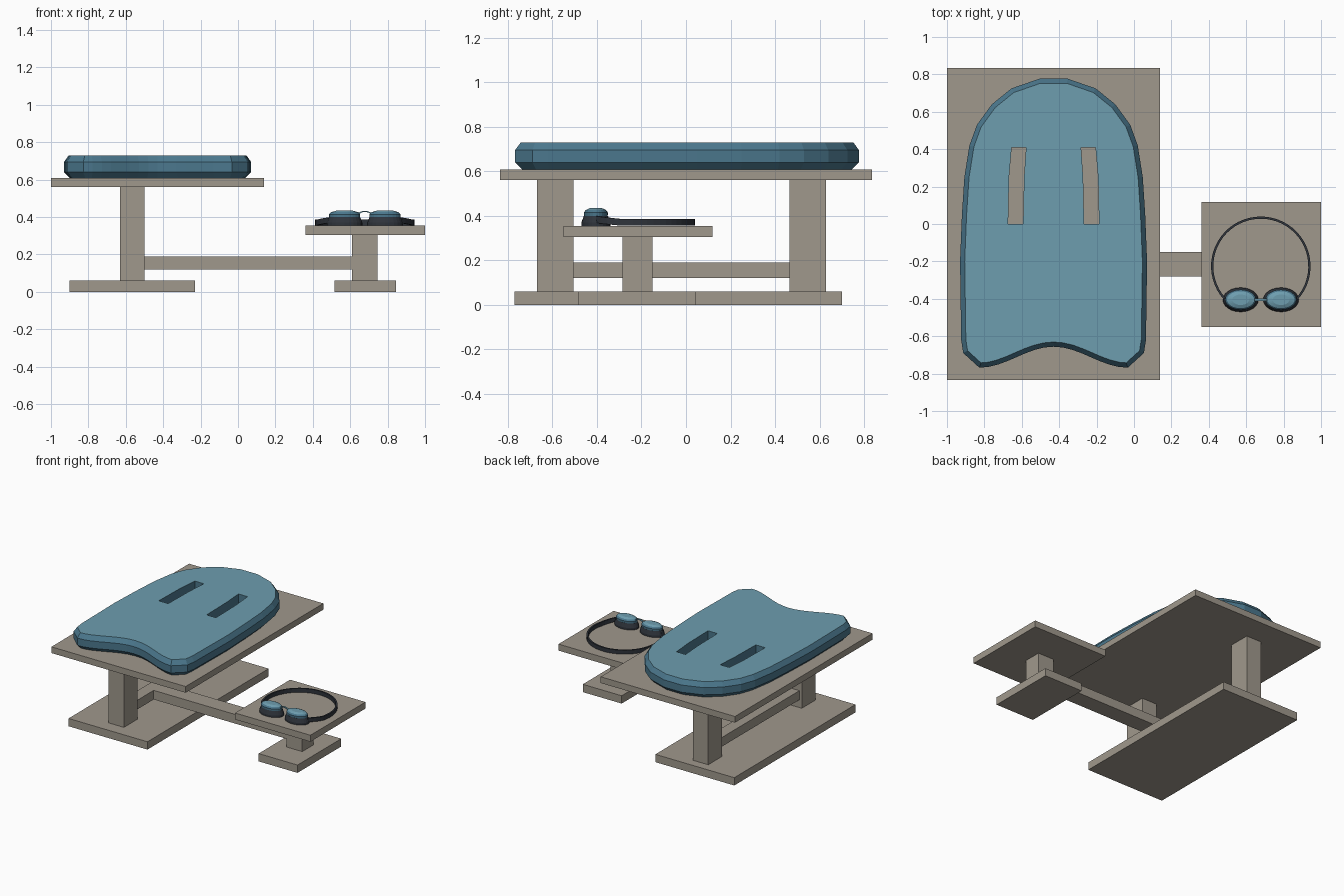
import bpy, bmesh
from math import sin, cos, pi, radians
from mathutils import Vector

if "Cube" in bpy.data.objects:
    bpy.data.objects.remove(bpy.data.objects["Cube"])


def material(name, rgb):
    m = bpy.data.materials.new(name)
    m.use_nodes = True
    m.diffuse_color = (*rgb, 1)
    m.node_tree.nodes["Principled BSDF"].inputs["Base Color"].default_value = (*rgb, 1)
    return m


WOOD = material("grey wood", (0.35, 0.315, 0.265))
BLUE = material("foam blue", (0.155, 0.34, 0.43))
RIM = material("deep blue", (0.07, 0.185, 0.265))
DARK = material("dark rubber", (0.028, 0.034, 0.044))


def finish(name, bm, mats):
    bmesh.ops.recalc_face_normals(bm, faces=bm.faces)
    mesh = bpy.data.meshes.new(name)
    bm.to_mesh(mesh)
    bm.free()
    for m in mats:
        mesh.materials.append(m)
    ob = bpy.data.objects.new(name, mesh)
    bpy.context.collection.objects.link(ob)
    return ob


def box(name, x, y, z, mat=WOOD):
    bm = bmesh.new()
    bmesh.ops.create_cube(bm, size=1)
    for v in bm.verts:
        v.co = [r[0] + (c + 0.5) * (r[1] - r[0]) for c, r in zip(v.co, (x, y, z))]
    return finish(name, bm, [mat])


def loft(bm, rings, side=0, cap=0):
    """Skin closed rings of points in order, capping both ends."""
    rows = [[bm.verts.new(p) for p in ring] for ring in rings]
    n = len(rows[0])
    for a, b in zip(rows, rows[1:]):
        for i in range(n):
            j = (i + 1) % n
            bm.faces.new((a[i], a[j], b[j], b[i])).material_index = side
    bm.faces.new(rows[0][::-1]).material_index = side
    bm.faces.new(rows[-1]).material_index = cap


def inset(outline, d):
    """Offset a counter-clockwise outline inwards with mitred corners."""
    out = []
    for i, p in enumerate(outline):
        u = (p - outline[i - 1]).normalized()
        w = (outline[(i + 1) % len(outline)] - p).normalized()
        a, b = Vector((-u.y, u.x)), Vector((-w.y, w.x))
        out.append(p + (a + b) * d / (1 + a.dot(b)))
    return out


def at_height(outline, z):
    return [(p.x, p.y, z) for p in outline]


# Large stand
box("large_table_top", (-1, 0.14), (-0.835, 0.835), (0.56, 0.608))
box("large_base", (-0.9, -0.23), (-0.77, 0.7), (0, 0.06))
box("front_post", (-0.63, -0.5), (-0.67, -0.505), (0.06, 0.56))
box("back_post", (-0.63, -0.5), (0.465, 0.63), (0.06, 0.56))
box("post_stretcher", (-0.61, -0.52), (-0.505, 0.465), (0.12, 0.19))

# Small stand and the rail joining the two
box("small_table_top", (0.36, 1), (-0.55, 0.118), (0.305, 0.355))
box("small_base", (0.515, 0.845), (-0.485, 0.045), (0, 0.06))
box("small_post", (0.61, 0.745), (-0.285, -0.15), (0.06, 0.305))
box("joining_rail", (-0.52, 0.61), (-0.28, -0.15), (0.12, 0.19))

# Swim board: half outline mirrored about its centre line
CX = -0.43
half = [Vector((0.397 * t / 8, -0.768 + 0.056 * (1 + cos(pi * t / 8)))) for t in range(9)]
half += [Vector(p) for p in (
    (0.483, -0.69), (0.494, -0.62), (0.5, -0.2), (0.49, 0.05), (0.477, 0.25),
    (0.45, 0.42), (0.41, 0.53), (0.33, 0.64), (0.225, 0.725), (0.075, 0.777))]
outline = half + [Vector((-p.x, p.y)) for p in half[:0:-1]]
outline = [p + Vector((CX, 0)) for p in outline]
bm = bmesh.new()
loft(bm, [at_height(inset(outline, d), z) for d, z in
          ((0.03, 0.609), (0, 0.64), (0, 0.695), (0.025, 0.73))], side=1, cap=0)
board = finish("swim_board", bm, [BLUE, RIM])

# Hand slots cut through the board
bm = bmesh.new()
for s in (-1, 1):
    slot = [Vector((CX + s * x, y)) for x, y in
            ((0.163, 0), (0.243, 0), (0.238, 0.25), (0.224, 0.41), (0.147, 0.41), (0.158, 0.25))]
    loft(bm, [at_height(slot, 0.5), at_height(slot, 0.9)], side=1, cap=1)
cutter = finish("slot_cutter", bm, [BLUE, RIM])
cutter.hide_render = True
cut = board.modifiers.new("hand_slots", "BOOLEAN")
cut.operation, cut.solver, cut.object = "DIFFERENCE", "EXACT", cutter
graph = bpy.context.evaluated_depsgraph_get()
cut_mesh = bpy.data.meshes.new_from_object(board.evaluated_get(graph))
board.modifiers.clear()
board.data = cut_mesh
bpy.data.objects.remove(cutter)

# Goggles: oval rubber cups with lenses
GX, GY = 0.678, -0.405


def oval(x, rx, ry, z, n=24):
    return [(x + rx * cos(2 * pi * i / n), GY + ry * sin(2 * pi * i / n), z) for i in range(n)]


for side, s in (("left", 1), ("right", -1)):
    x = GX + s * 0.108
    bm = bmesh.new()
    loft(bm, [oval(x, 0.095, 0.065, 0.355), oval(x, 0.095, 0.065, 0.37),
              oval(x, 0.083, 0.054, 0.4)])
    finish(side + "_goggle_cup", bm, [DARK])
    bm = bmesh.new()
    loft(bm, [oval(x, 0.082, 0.053, 0.398), oval(x, 0.083, 0.054, 0.415),
              oval(x, 0.073, 0.045, 0.426)], side=1)
    loft(bm, [oval(x, 0.073, 0.045, 0.426), oval(x, 0.045, 0.028, 0.434)])
    finish(side + "_lens", bm, [BLUE, RIM])

# Nose bridge arching between the lenses
bm = bmesh.new()
rings = []
for i in range(9):
    a = pi * i / 8
    rings.append([(GX - r * cos(a), GY + y, 0.408 + 0.6 * r * sin(a))
                  for r, y in ((0.032, -0.006), (0.042, -0.006), (0.042, 0.006), (0.032, 0.006))])
loft(bm, rings)
finish("nose_bridge", bm, [BLUE])

# Head strap looping behind, lifting slightly where it meets the cups
bm = bmesh.new()
rings = []
for i in range(41):
    t = i / 40
    a = radians(-42 + 264 * t)
    lift = 0.012 * max(0, abs(2 * t - 1) - 0.8) / 0.2
    rings.append([(GX + r * cos(a), -0.226 + r * sin(a), z + lift)
                  for r, z in ((0.254, 0.356), (0.266, 0.356), (0.266, 0.386), (0.254, 0.386))])
loft(bm, rings)
finish("goggle_strap", bm, [DARK])
